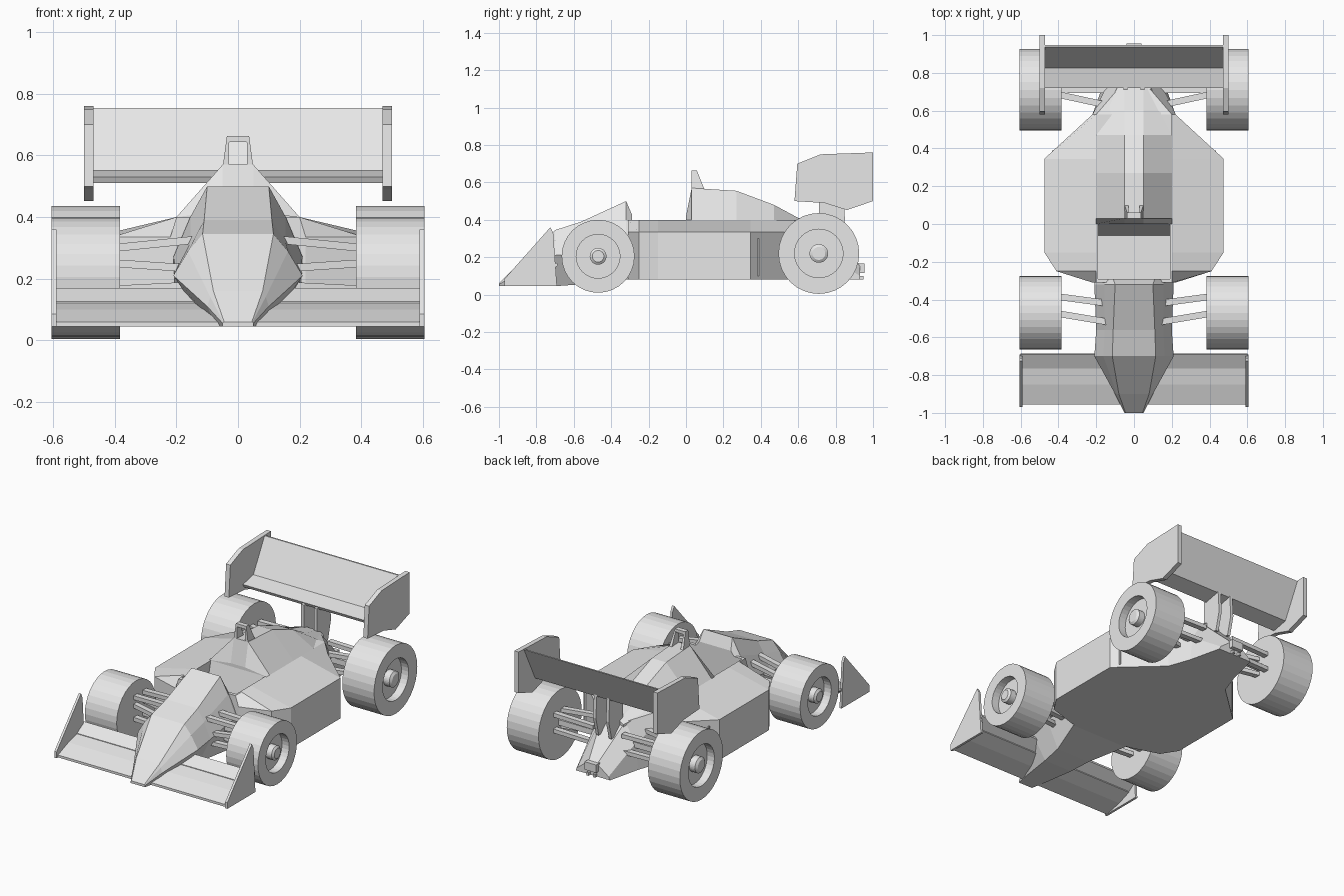
import bpy, bmesh, math
from mathutils import Vector

if "Cube" in bpy.data.objects:
    bpy.data.objects.remove(bpy.data.objects["Cube"], do_unlink=True)

# Shared dimensions
floor, waist, deck = .08, .335, .4
body_half, pod_half, wing_half, nose_wing_half = .2, .475, .48, .6
thin = .02

# Body colour
brightness = .8
colour = (brightness, brightness, brightness, 1)
grey = bpy.data.materials.new("light_grey")
grey.use_nodes = True
grey.diffuse_color = colour
grey.node_tree.nodes["Principled BSDF"].inputs["Base Color"].default_value = colour


def skin(name, rings):
    """Join equal rings of points into a closed shell."""
    bm = bmesh.new()
    loops = [[bm.verts.new(point) for point in ring] for ring in rings]
    for near, far in zip(loops, loops[1:]):
        for i in range(len(near)):
            bm.faces.new((near[i - 1], near[i], far[i], far[i - 1]))
    bm.faces.new(loops[0])
    bm.faces.new(loops[-1])
    bmesh.ops.recalc_face_normals(bm, faces=bm.faces)
    mesh = bpy.data.meshes.new(name)
    bm.to_mesh(mesh)
    bm.free()
    mesh.materials.append(grey)
    obj = bpy.data.objects.new(name, mesh)
    bpy.context.collection.objects.link(obj)
    return obj


def mirrored(obj):
    """Repeat a left part on the right."""
    obj.modifiers.new("other_side", "MIRROR")
    return obj


def loft(name, sections):
    """Symmetric body from half sections of (x, z) at each y."""
    return skin(name, [[(x, y, z) for x, z in half] + [(-x, y, z) for x, z in reversed(half)]
                       for y, half in sections])


def prism(name, profile, inner, outer):
    """Side profile of (y, z) stretched across x."""
    return skin(name, [[(x, y, z) for y, z in profile] for x in (inner, outer)])


def box(name, inner, outer, back, front, low, high):
    profile = [(back, low), (front, low), (front, high), (back, high)]
    return prism(name, profile, inner, outer)


def link(name, start, end, width=.035, height=.025):
    """Flat suspension link from the body to a wheel, on both sides."""
    section = [(-width, -height), (width, -height), (width, height), (-width, height)]
    return mirrored(skin(name, [[Vector(end_point) + Vector((0, y, z)) / 2 for y, z in section]
                                for end_point in (start, end)]))


def wheel(name, y, radius, ground, inner=.383, outer=.605, sides=32):
    """Faceted tyre with a recessed rim and a round hub, on both sides."""
    rim, hub, cap = radius * .6, radius * .23, radius * .16
    recess, hub_edge = outer - .05, outer - .01
    profile = [(inner, radius), (outer, radius), (outer, rim), (recess, rim),
               (recess, hub), (hub_edge, hub), (outer, cap)]
    angles = [math.tau * i / sides for i in range(sides)]
    return mirrored(skin(name, [[(x, y + r * math.cos(a), ground + radius + r * math.sin(a))
                                 for a in angles] for x, r in profile]))


def nose_section(y, top_x, top_z, side_x, side_z, base_x, base_z):
    """Flat top, soft shoulder, widest point and flat base."""
    shoulder = ((top_x + side_x) / 2, (top_z + side_z) * .52)
    return y, [(top_x, top_z), shoulder, (side_x, side_z), (base_x, base_z)]


def pod_section(y, half_width):
    """Level deck in the middle, sloping down to an upright outer wall."""
    return y, [(body_half, deck), (half_width, waist), (half_width, floor)]


def cover_section(y, spine):
    """Flat spine with straight flanks down to the deck."""
    foot = min(body_half, body_half - (y - .5) * .5)
    return y, [(.05, spine), (foot, min(deck, spine - thin)), (foot, waist - thin)]


# Nose and cowl
cowl_end = -.29
nose = loft("nose_and_cowl", [
    nose_section(-1, .045, .06, .05, .055, .05, .045),
    nose_section(-.9, .08, .16, .1, .11, .07, .045),
    nose_section(-.7, .115, .345, .21, .21, .1, .045),
    nose_section(-.56, .11, .39, body_half, .22, .12, .055),
    nose_section(-.32, .1, .5, .21, .27, body_half, floor),
    nose_section(cowl_end, .11, .43, .21, .27, body_half, floor),
    nose_section(-.2, .15, deck, .21, .27, body_half, floor),
])

# Side pods, floor and tapering tail
pods = loft("side_pods", [
    pod_section(-.31, body_half + thin),
    pod_section(-.25, .41),
    pod_section(-.15, pod_half),
    pod_section(.345, pod_half),
    pod_section(.58, body_half + thin),
    (.72, [(floor, .36), (.15, .24), (.17, floor)]),
    (.93, [(.03, .16), (.11, .1), (.12, floor)]),
])

# Engine cover
cover = loft("engine_cover", [
    cover_section(0, deck + thin),
    cover_section(.03, .57),
    cover_section(.27, .555),
    cover_section(.47, .48),
    cover_section(.6, .41),
    cover_section(.74, .37),
])

# Cockpit opening
seat, above = .15, .7
cutter = prism("cockpit_cutter", [(cowl_end, above), (cowl_end, seat), (-.06, seat),
                                  (0, deck), (0, above)], thin - body_half - .01,
               body_half + .01 - thin)
cutter.hide_render = True
for part in (nose, pods):
    opening = part.modifiers.new("cockpit", "BOOLEAN")
    opening.operation = "DIFFERENCE"
    opening.solver = "EXACT"
    opening.object = cutter
    bpy.context.view_layer.objects.active = part
    bpy.ops.object.modifier_apply(modifier=opening.name)
bpy.data.objects.remove(cutter, do_unlink=True)

# Roll hoop
hoop_front, hoop_top = .03, .664
mirrored(skin("roll_hoop_leg", [
    [(inner, hoop_front, z), (outer, hoop_front, z), (outer, back, z), (inner, back, z)]
    for inner, outer, back, z in ((.03, .05, .1, .56), (.028, .036, .058, hoop_top))]))
box("roll_hoop_top", -.036, .036, hoop_front, .06, hoop_top - thin, hoop_top)

# Front wing with a raised flap and end plates
prism("front_wing_plane", [(-.955, .045), (-.955, .06), (-.85, .1), (-.75, .125),
                           (-.75, .105), (-.84, .07)], -nose_wing_half, nose_wing_half)
prism("front_wing_flap", [(-.765, .1), (-.765, .125), (-.69, .17), (-.685, .155)],
      -nose_wing_half, nose_wing_half)
mirrored(prism("front_wing_end_plate", [(-.97, .045), (-.97, .085), (-.725, .36),
                                        (-.71, .33), (-.69, .045)],
               nose_wing_half - .01, nose_wing_half + .005))

# Rear wing with end plates and supports
upper = [(.72, .53), (.825, .552), (.937, .755)]
lower = [(y + thin / 2, z - thin) for y, z in upper[:2]]
prism("rear_wing_plane", upper + [(.947, .755)] + lower[::-1], -wing_half, wing_half)
mirrored(prism("rear_wing_end_plate", [(.58, .5), (.595, .7), (.72, .75), (1, .76),
                                       (1, .5), (.86, .452), (.74, .49)],
               wing_half - thin / 2, wing_half + thin))
mirrored(prism("rear_wing_support", [(.71, .3), (.71, .52), (.84, .55), (.85, deck),
                                     (.82, .28)], .035, .055))

# Wheels
front_axle, rear_axle = -.47, .71
wheel("front_wheel", front_axle, .195, .01)
wheel("rear_wheel", rear_axle, .216, .004)

# Suspension links and drive shaft
inboard, outboard = .1, .4
for z_in, z_out in ((.33, .3), (.23, .25), (.18, .165)):
    for y_in, y_out in ((-.425, -.385), (-.525, -.475)):
        link("front_link", (inboard, y_in, z_in), (outboard, y_out, z_out))
for height in (.2, .3):
    for y_in, y_out in ((.62, .685), (.77, .76)):
        link("rear_link", (inboard, y_in, height), (outboard, y_out, height))
link("drive_shaft", (.06, rear_axle, .235), (outboard, rear_axle, .235), height=.035)

# Outlet post behind each side pod
mirrored(box("pod_outlet_post", deck, deck + .035, .35, .39, .1, .3))

# Exhaust stubs and rear light
mirrored(box("exhaust_stub", .015, .03, .88, .95, floor, floor + thin))
box("rear_light", -.04, .04, .91, .955, .115, .165)
